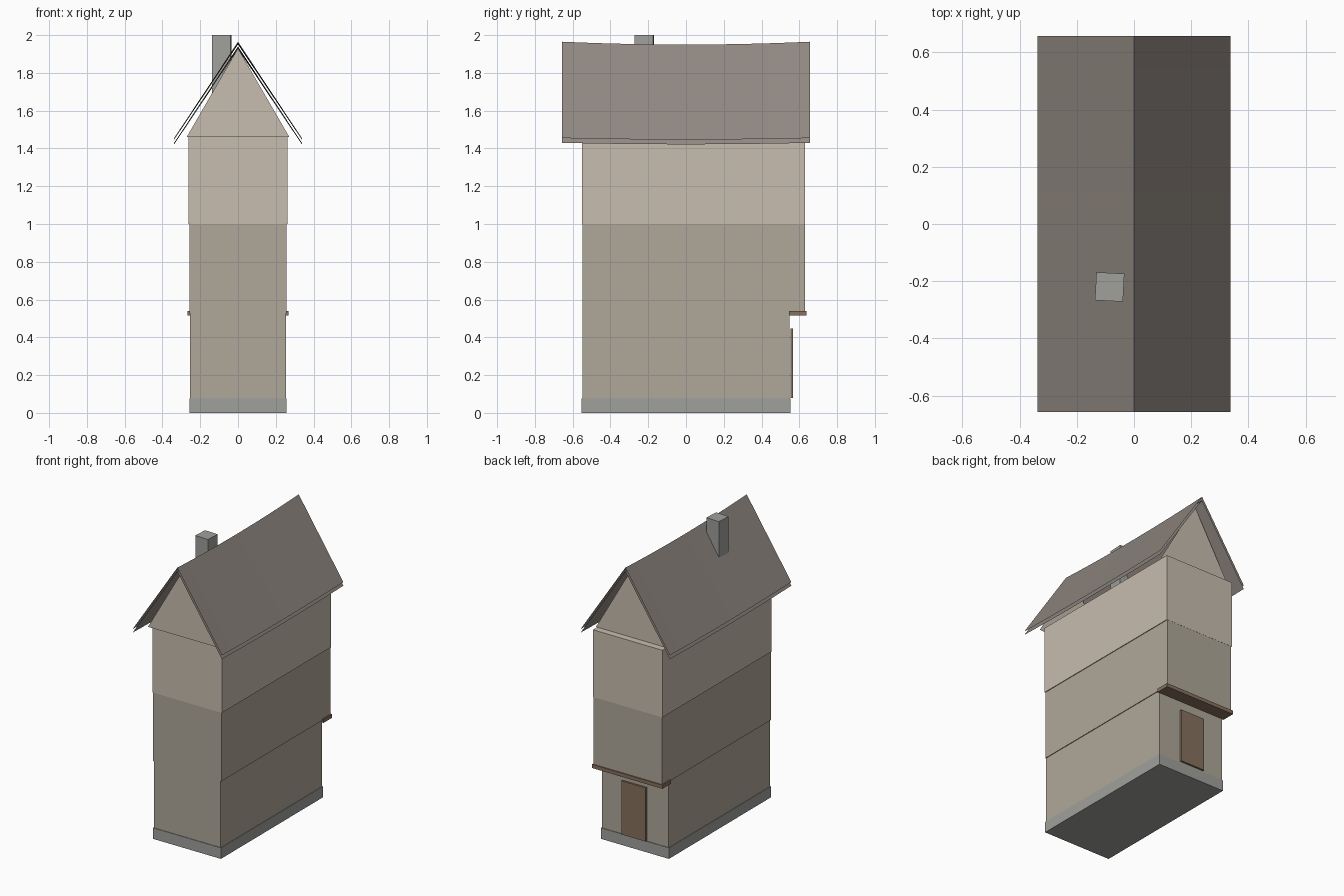
import bpy, math
from mathutils import Matrix

if "Cube" in bpy.data.objects:
    bpy.data.objects.remove(bpy.data.objects["Cube"])


def material(name, rgb):
    m = bpy.data.materials.new(name)
    m.diffuse_color = (*rgb, 1)
    m.use_nodes = True
    m.node_tree.nodes["Principled BSDF"].inputs["Base Color"].default_value = m.diffuse_color
    return m


plaster = material("pale_plaster", (0.57, 0.51, 0.43))
daub = material("dark_plaster", (0.43, 0.39, 0.32))
tiles = material("roof_tiles", (0.28, 0.245, 0.22))
wood = material("wood", (0.24, 0.165, 0.11))
stone = material("stone", (0.35, 0.35, 0.33))


def mesh(name, verts, faces, mat):
    me = bpy.data.meshes.new(name)
    me.from_pydata(verts, [], faces)
    me.materials.append(mat)
    ob = bpy.data.objects.new(name, me)
    bpy.context.collection.objects.link(ob)
    return ob


def box(name, x, y, z, mat, turn=0):
    """Box from (min, max) ranges, optionally turned about its own z axis."""
    bpy.ops.mesh.primitive_cube_add(size=1)
    ob = bpy.context.object
    ob.name = name
    mid = [(a + b) / 2 for a, b in (x, y, z)]
    dim = [b - a for a, b in (x, y, z)]
    ob.data.transform(Matrix.Translation(mid) @ Matrix.Rotation(math.radians(turn), 4, 'Z')
                      @ Matrix.Diagonal((*dim, 1)))
    ob.data.materials.append(mat)
    return ob


# Stone footing and three storeys, the upper two jettied out at the back
box("plinth", (-0.257, 0.257), (-0.552, 0.552), (0, 0.075), stone)
box("ground_floor", (-0.253, 0.253), (-0.548, 0.548), (0.075, 0.53), daub)
box("middle_floor", (-0.258, 0.258), (-0.549, 0.63), (0.53, 1.0), daub)
box("upper_floor", (-0.263, 0.263), (-0.55, 0.631), (1.0, 1.46), plaster)

# Jetty beam and door
box("jetty_beam", (-0.267, 0.267), (0.545, 0.637), (0.515, 0.54), wood)
box("door", (-0.092, 0.092), (0.554, 0.567), (0.08, 0.447), wood)

# Flat gable triangles under the roof ends
for name, y, s in (("front_gable", -0.585, 1), ("back_gable", 0.585, -1)):
    mesh(name, [(-0.272 * s, y, 1.46), (0.272 * s, y, 1.46), (0, y, 1.93)],
         [(0, 1, 2)], plaster)


# Roof: two thin sagging sheets, one just below the other
def roof_sheet(name, drop, flip=False):
    n, half = 12, 0.657
    verts, faces = [], []
    for i in range(n + 1):
        t = 2 * i / n - 1
        for x, z, sag in ((-0.338, 1.455, 0.008), (0, 1.965, 0.015), (0.338, 1.455, 0.008)):
            verts.append((x, t * half, z - drop - sag * (1 - t * t)))
    for i in range(n):
        for j in range(2):
            a = 3 * i + j
            f = (a, a + 1, a + 4, a + 3)
            faces.append(f[::-1] if flip else f)
    mesh(name, verts, faces, tiles)


roof_sheet("roof_outer", 0)
roof_sheet("roof_lining", 0.025, True)

# Chimney, slightly askew
box("chimney", (-0.134, -0.036), (-0.269, -0.171), (1.6, 2.0), stone, -3)
